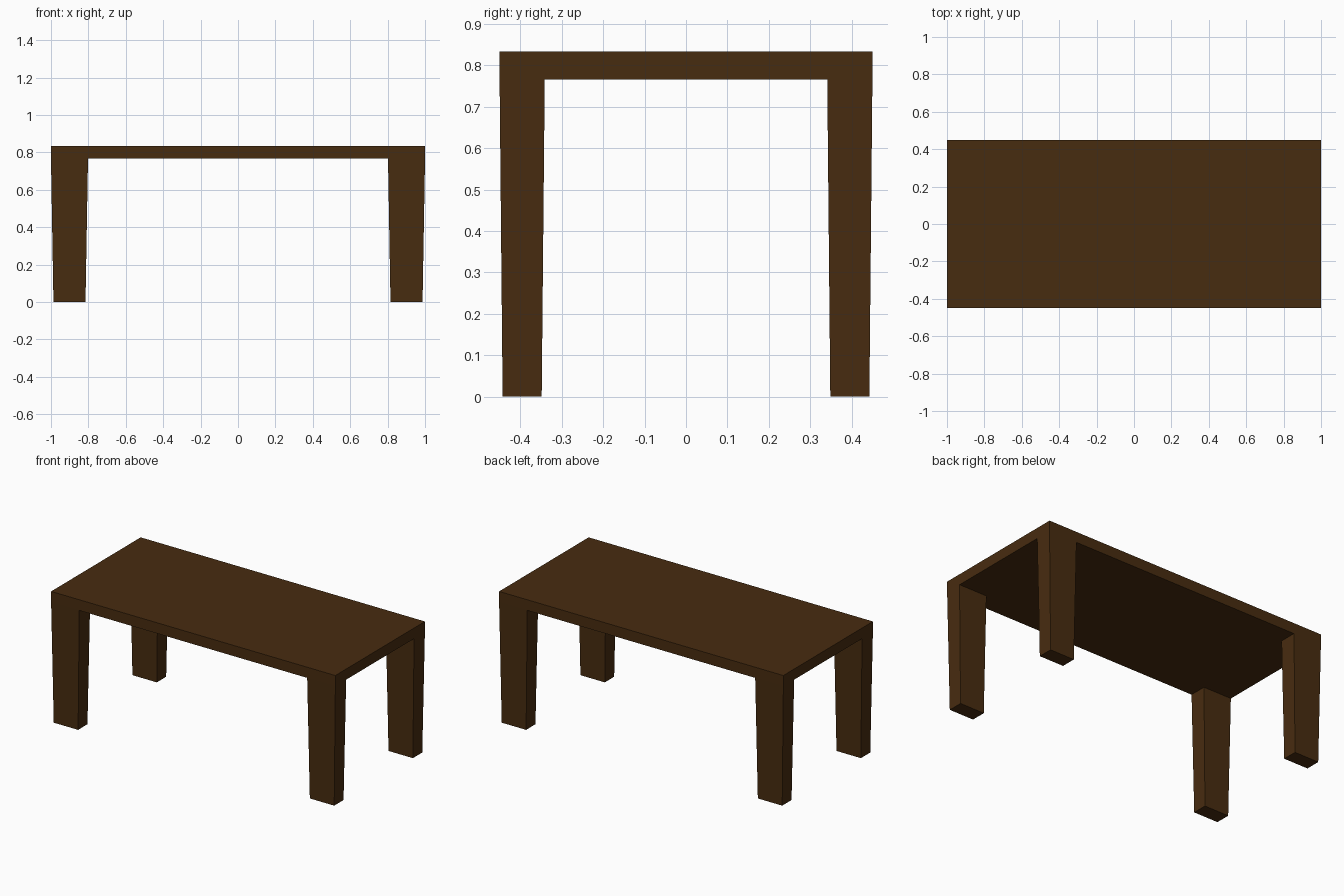
import bpy, bmesh

if "Cube" in bpy.data.objects:
    bpy.data.objects.remove(bpy.data.objects["Cube"])

wood = bpy.data.materials.new("dark brown wood")
wood.diffuse_color = (0.064, 0.025, 0.005, 1)
wood.use_nodes = True
wood.node_tree.nodes["Principled BSDF"].inputs["Base Color"].default_value = wood.diffuse_color

LENGTH, WIDTH = 1.0, 0.45          # half sizes
UNDERSIDE, TOP = 0.766, 0.834


def tapered_box(name, centre, z0, z1, size_top, taper=1.0):
    """Box between two heights whose lower end is scaled by taper."""
    bm = bmesh.new()
    bmesh.ops.create_cube(bm, size=1)
    for v in bm.verts:
        upper = v.co.z > 0
        s = 1.0 if upper else taper
        v.co = (centre[0] + v.co.x * size_top[0] * s,
                centre[1] + v.co.y * size_top[1] * s,
                z1 if upper else z0)
    mesh = bpy.data.meshes.new(name)
    bm.to_mesh(mesh)
    bm.free()
    mesh.materials.append(wood)
    obj = bpy.data.objects.new(name, mesh)
    bpy.context.collection.objects.link(obj)
    return obj


# Flat slab top
tapered_box("table_top", (0, 0), UNDERSIDE, TOP, (2 * LENGTH, 2 * WIDTH))

# Four legs flush with the corners, narrowing towards the floor
LEG = (0.198, 0.109)
for y_name, sy in (("front", -1), ("back", 1)):
    for x_name, sx in (("left", -1), ("right", 1)):
        centre = (sx * (LENGTH - LEG[0] / 2), sy * (WIDTH - LEG[1] / 2))
        tapered_box(f"{y_name}_{x_name}_leg", centre, 0, UNDERSIDE, LEG, 0.865)
